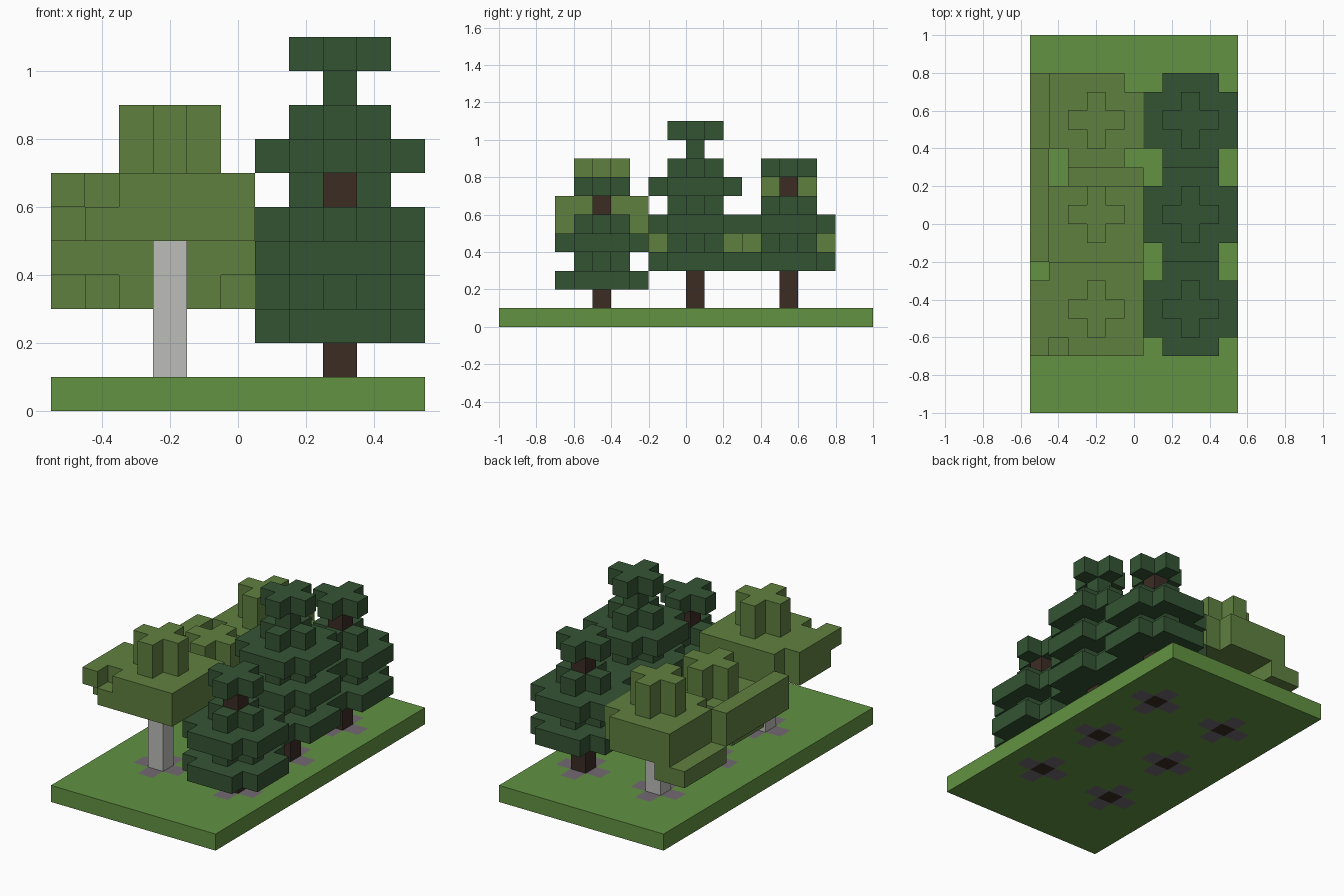
import bpy
import bmesh

old = bpy.data.objects.get("Cube")
if old:
    bpy.data.objects.remove(old, do_unlink=True)

U = 0.1                       # block size
COLS, ROWS = 11, 20           # ground size in blocks


def material(name, rgb):
    """Flat material from an 8-bit colour."""
    lin = [((c / 255 + 0.055) / 1.055) ** 2.4 for c in rgb] + [1.0]
    m = bpy.data.materials.new(name)
    m.use_nodes = True
    m.diffuse_color = lin
    m.node_tree.nodes["Principled BSDF"].inputs["Base Color"].default_value = lin
    return m


GRASS = material("grass green", (98, 146, 66))
LIGHT = material("light leaf green", (96, 128, 64))
DARK = material("dark leaf green", (52, 84, 52))
BARK = material("dark brown bark", (60, 44, 36))
PALE = material("pale grey bark", (188, 188, 184))
ROOT = material("grey root soil", (115, 106, 114))


def rect(i0, i1, j0, j1):
    return {(i, j) for i in range(i0, i1 + 1) for j in range(j0, j1 + 1)}


def plus(i, j):
    return {(i, j), (i + 1, j), (i - 1, j), (i, j + 1), (i, j - 1)}


def wide(i, j):
    """Five by five square without its corners."""
    corners = {(i + a, j + b) for a in (-2, 2) for b in (-2, 2)}
    return rect(i - 2, i + 2, j - 2, j + 2) - corners


def slab(name, cells, level, height, mats, rule=None):
    """Flat shape of block cells, thickened upwards from a level."""
    bm = bmesh.new()
    for i, j in sorted(cells):
        pts = [(i, j), (i + 1, j), (i + 1, j + 1), (i, j + 1)]
        f = bm.faces.new([bm.verts.new(((a - COLS / 2) * U, (b - ROWS / 2) * U, level * U))
                          for a, b in pts])
        f.material_index = rule(i, j) if rule else 0
    bmesh.ops.remove_doubles(bm, verts=bm.verts, dist=0.001)
    me = bpy.data.meshes.new(name)
    bm.to_mesh(me)
    bm.free()
    for m in mats:
        me.materials.append(m)
    ob = bpy.data.objects.new(name, me)
    bpy.context.collection.objects.link(ob)
    mod = ob.modifiers.new("thickness", "SOLIDIFY")
    mod.thickness = height * U
    mod.offset = 1
    return ob


# Ground with root patches under every tree
LIGHT_COL, DARK_COL = 3, 8
TREE_ROWS = (5, 10, 15)
centres = [(i, j) for i in (LIGHT_COL, DARK_COL) for j in TREE_ROWS]
roots = set().union(*(plus(i, j) for i, j in centres))
slab("ground", rect(0, COLS - 1, 0, ROWS - 1), 0, 1, [GRASS, ROOT, BARK],
     lambda i, j: 2 if (i, j) in centres else 1 if (i, j) in roots else 0)

# Dark conifers: row, first branch level, wide branch count, stem material, stem level
for n, (row, first, count, stem) in enumerate(
        [(5, 2, 2, BARK), (10, 3, 3, DARK), (15, 3, 2, BARK)], 1):
    c = (DARK_COL, row)
    top = first + 2 * count
    slab(f"conifer_{n}_trunk", {c}, 1, first - 1, [BARK])
    for k in range(count):
        slab(f"conifer_{n}_wide_branch_{k}", wide(*c), first + 2 * k, 1, [DARK])
        slab(f"conifer_{n}_narrow_branch_{k}", plus(*c), first + 2 * k + 1, 1, [DARK])
    slab(f"conifer_{n}_stem", {c}, top, 1, [stem])
    slab(f"conifer_{n}_cap", plus(*c), top + 1, 1, [DARK])

# Pale-barked trees: row, canopy base level, lower and upper canopy cells
front_low = rect(1, 5, 3, 7) | rect(0, 0, 4, 6)
front_high = rect(1, 5, 3, 7) - {(1, 3)} | rect(0, 0, 3, 6)
middle_low = wide(LIGHT_COL, 10) | {(5, 12)}
middle_high = rect(1, 5, 8, 11)
back = wide(LIGHT_COL, 15) | {(1, 17)}
for n, (row, base, low, high) in enumerate(
        [(5, 5, front_low, front_high), (10, 3, middle_low, middle_high),
         (15, 4, back, back)], 1):
    c = (LIGHT_COL, row)
    slab(f"birch_{n}_trunk", {c}, 1, base - 1, [PALE])
    slab(f"birch_{n}_lower_canopy", low, base, 1, [LIGHT])
    slab(f"birch_{n}_upper_canopy", high, base + 1, 1, [LIGHT])
    slab(f"birch_{n}_crown", plus(*c), base + 2, 2, [LIGHT])

# Side foliage hanging along the outer edge
slab("side_foliage_panel", rect(0, 0, 8, 13), 4, 2, [LIGHT])
slab("low_side_foliage", rect(0, 0, 14, 17) | rect(1, 1, 14, 17), 3, 1, [LIGHT])
